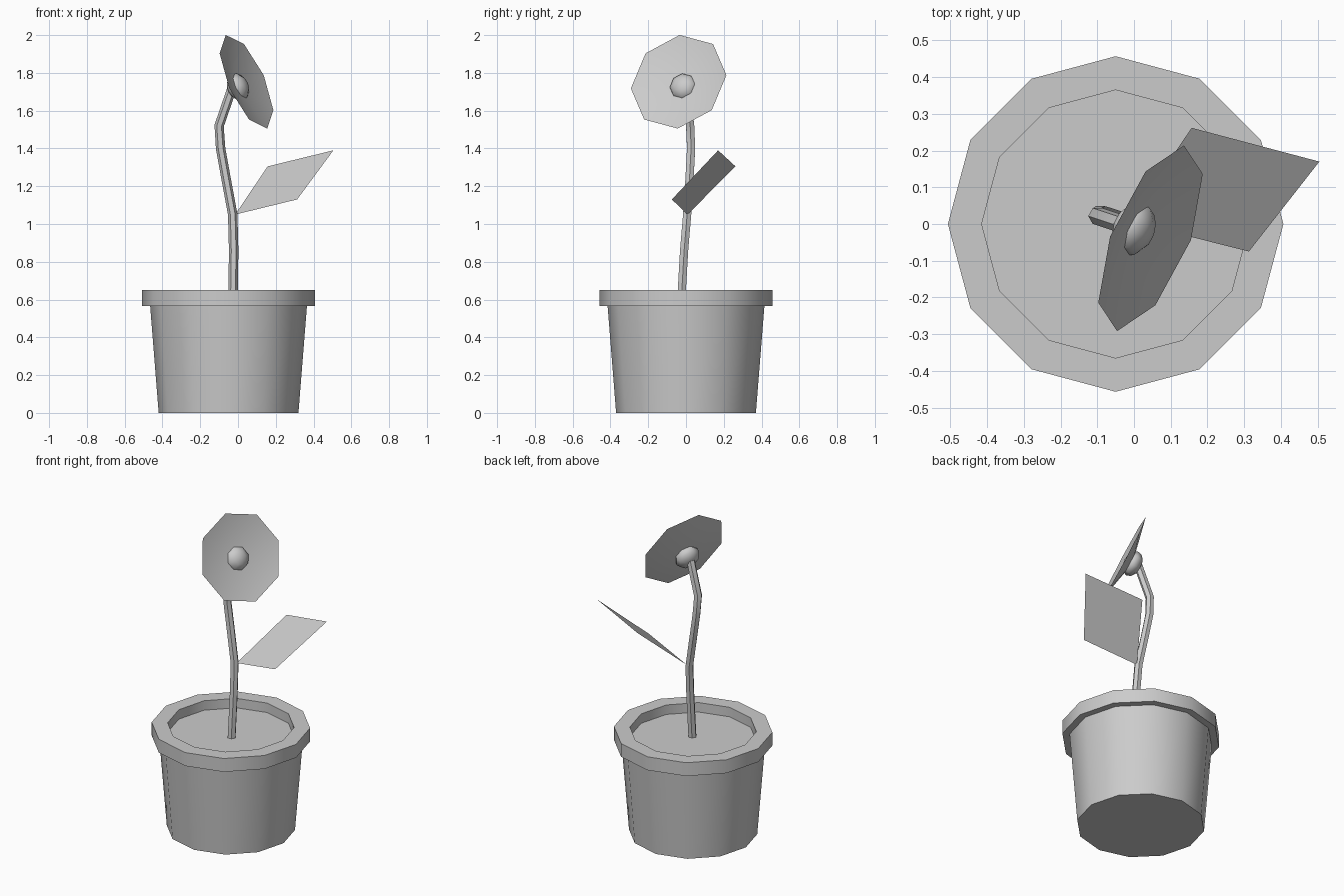
import bpy, bmesh, math
from mathutils import Vector, Matrix

if "Cube" in bpy.data.objects:
    bpy.data.objects.remove(bpy.data.objects["Cube"])


def finish(name, bm, angle=40, recalc=True):
    if recalc:
        bmesh.ops.recalc_face_normals(bm, faces=bm.faces)
    me = bpy.data.meshes.new(name)
    bm.to_mesh(me)
    bm.free()
    ob = bpy.data.objects.new(name, me)
    bpy.context.collection.objects.link(ob)
    bpy.ops.object.select_all(action='DESELECT')
    ob.select_set(True)
    bpy.context.view_layer.objects.active = ob
    bpy.ops.object.shade_smooth_by_angle(angle=math.radians(angle))
    return ob


def loft(name, rings, angle=40):
    """Skin a stack of equal rings of points and cap both ends."""
    bm = bmesh.new()
    vs = [[bm.verts.new(p) for p in ring] for ring in rings]
    n = len(vs[0])
    for a, b in zip(vs, vs[1:]):
        for i in range(n):
            j = (i + 1) % n
            bm.faces.new((a[i], a[j], b[j], b[i]))
    bm.faces.new(vs[0][::-1])
    bm.faces.new(vs[-1])
    return finish(name, bm, angle)


def ring(centre, r, n, x=Vector((1, 0, 0)), y=Vector((0, 1, 0))):
    return [centre + r * (x * math.cos(t) + y * math.sin(t))
            for t in (2 * math.pi * i / n for i in range(n))]


# pot with rim; the last ring's cap is the soil
profile = [(0.37, 0), (0.415, 0.565), (0.457, 0.565),
           (0.457, 0.65), (0.365, 0.65), (0.365, 0.59)]
loft("pot_with_soil", [ring(Vector((-0.05, 0, z)), r, 12) for r, z in profile])

# stem
path = [Vector(p) for p in [
    (-0.027, -0.026, 0.58), (-0.023, -0.010, 0.86), (-0.028, 0.006, 1.05),
    (-0.065, 0.019, 1.25), (-0.092, 0.027, 1.40), (-0.10, 0.022, 1.52),
    (-0.033, 0.0, 1.715)]]
rings = []
for i, p in enumerate(path):
    t = (path[min(i + 1, len(path) - 1)] - path[max(i - 1, 0)]).normalized()
    x = (Vector((1, 0, 0)) - t * t.x).normalized()
    rings.append(ring(p, 0.025, 6, x, t.cross(x)))
loft("stem", rings)

# flower frame: third axis is the facing direction
side = Vector((0.182, 0.505, 0.07)).normalized()
up = Vector((-0.22, 0.01, 0.495)).normalized()
face = side.cross(up).normalized()
frame = Matrix((side, up, face)).transposed().to_4x4()
petal_centre = Vector((0.045, -0.039, 1.753))
apex = petal_centre - face * 0.058

# petals: shallow eight-sided cone sheet opening forward
bm = bmesh.new()
tip = bm.verts.new(apex)
edge = [bm.verts.new(p) for p in ring(petal_centre, 0.271, 8, side, up)]
for i in range(8):
    bm.faces.new((tip, edge[i], edge[(i + 1) % 8]))
finish("petals", bm, recalc=False)

# flower centre: flattened ball
bm = bmesh.new()
bmesh.ops.create_uvsphere(
    bm, u_segments=8, v_segments=6, radius=0.077,
    matrix=Matrix.Translation((0, -0.013, 1.725)) @ frame @ Matrix.Diagonal((1, 1, 0.68, 1)))
finish("flower_centre", bm, 65)

# leaf: single four-sided sheet
bm = bmesh.new()
corners = [(-0.015, 0.008, 1.05), (0.313, -0.075, 1.13),
           (0.505, 0.17, 1.39), (0.157, 0.262, 1.305)]
bm.faces.new([bm.verts.new(p) for p in corners])
finish("leaf", bm, recalc=False)
